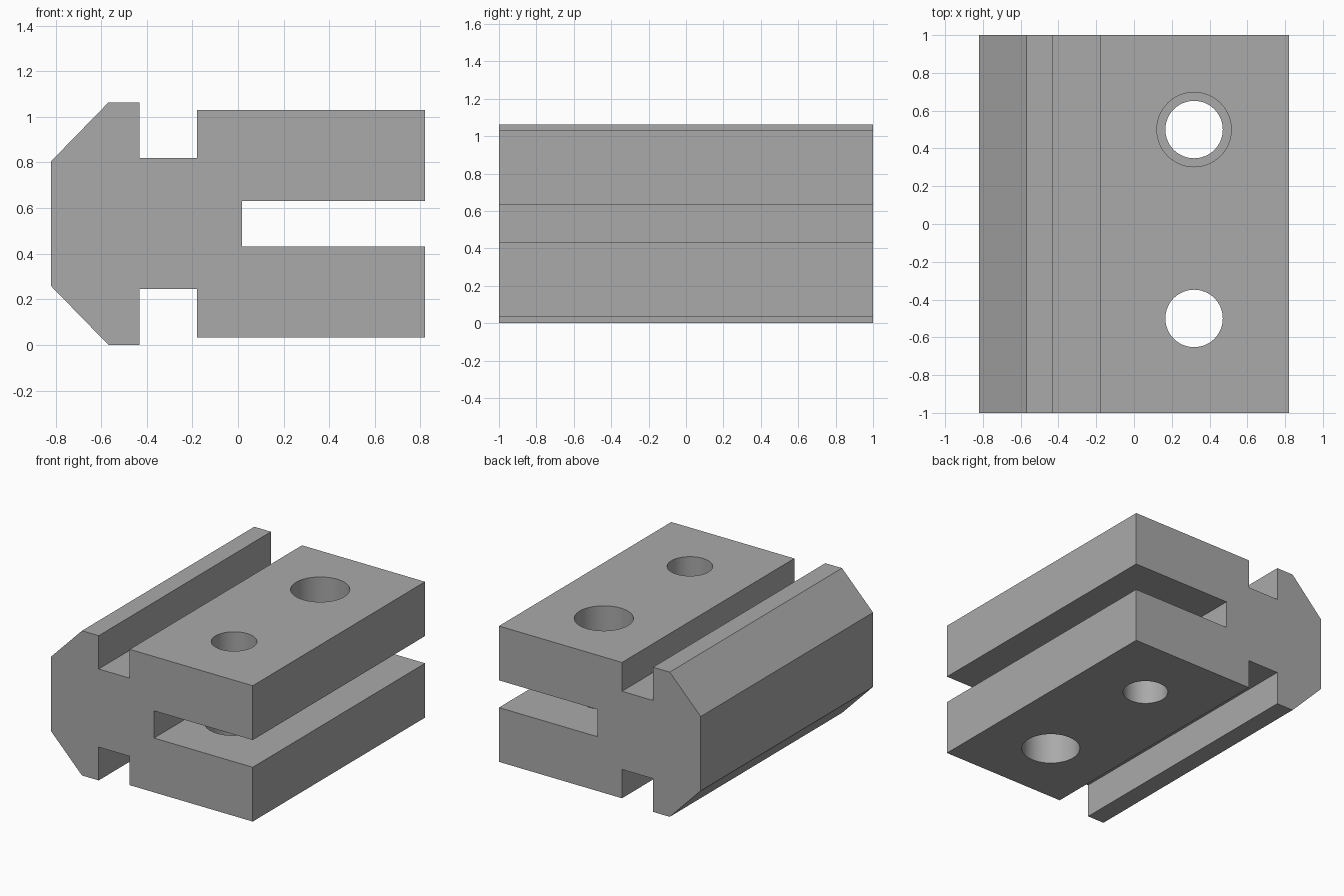
import bpy, bmesh, math
from mathutils import Matrix

if "Cube" in bpy.data.objects:
    bpy.data.objects.remove(bpy.data.objects["Cube"])

MID = 0.5315          # height of the symmetry plane
HOLE_X = 0.318

grey = bpy.data.materials.new("grey")
grey.diffuse_color = (0.40, 0.40, 0.40, 1)
grey.use_nodes = True
grey.node_tree.nodes["Principled BSDF"].inputs["Base Color"].default_value = grey.diffuse_color

# Upper half of the cross-section: x, height above the symmetry plane
half = [(-0.82, 0.273), (-0.568, 0.5315), (-0.432, 0.5315), (-0.432, 0.287),
        (-0.18, 0.287), (-0.18, 0.499), (0.82, 0.499), (0.82, 0.1), (0.018, 0.1)]
profile = half + [(x, -h) for x, h in reversed(half)]

# Grooved, slotted block extruded along y
bm = bmesh.new()
face = bm.faces.new([bm.verts.new((x, -1, MID + h)) for x, h in profile])
ext = bmesh.ops.extrude_face_region(bm, geom=[face])
bmesh.ops.translate(bm, vec=(0, 2, 0),
                    verts=[v for v in ext["geom"] if isinstance(v, bmesh.types.BMVert)])
bmesh.ops.recalc_face_normals(bm, faces=bm.faces)
mesh = bpy.data.meshes.new("slotted_block")
bm.to_mesh(mesh)
bm.free()
block = bpy.data.objects.new("slotted_block", mesh)
bpy.context.collection.objects.link(block)
mesh.materials.append(grey)

# Bolt holes: each has a wide bore in one leg and a narrow bore in the other
bm = bmesh.new()
for y, top_r, bottom_r in [(0.5, 0.197, 0.152), (-0.5, 0.152, 0.197)]:
    for side, r in [(1, top_r), (-1, bottom_r)]:
        bmesh.ops.create_cone(bm, cap_ends=True, segments=64, radius1=r, radius2=r, depth=0.54,
                              matrix=Matrix.Translation((HOLE_X, y, MID + side * 0.32)))
cut_mesh = bpy.data.meshes.new("hole_cutter")
bm.to_mesh(cut_mesh)
bm.free()
cut_mesh.materials.append(grey)
cutter = bpy.data.objects.new("hole_cutter", cut_mesh)
bpy.context.collection.objects.link(cutter)
cutter.hide_render = True

mod = block.modifiers.new("bolt_holes", 'BOOLEAN')
mod.operation = 'DIFFERENCE'
mod.solver = 'EXACT'
mod.object = cutter
bpy.context.view_layer.objects.active = block
block.select_set(True)
bpy.ops.object.modifier_apply(modifier=mod.name)
bpy.data.objects.remove(cutter)

# Smooth bores, crisp block edges
bpy.ops.object.shade_smooth_by_angle(angle=math.radians(30))
